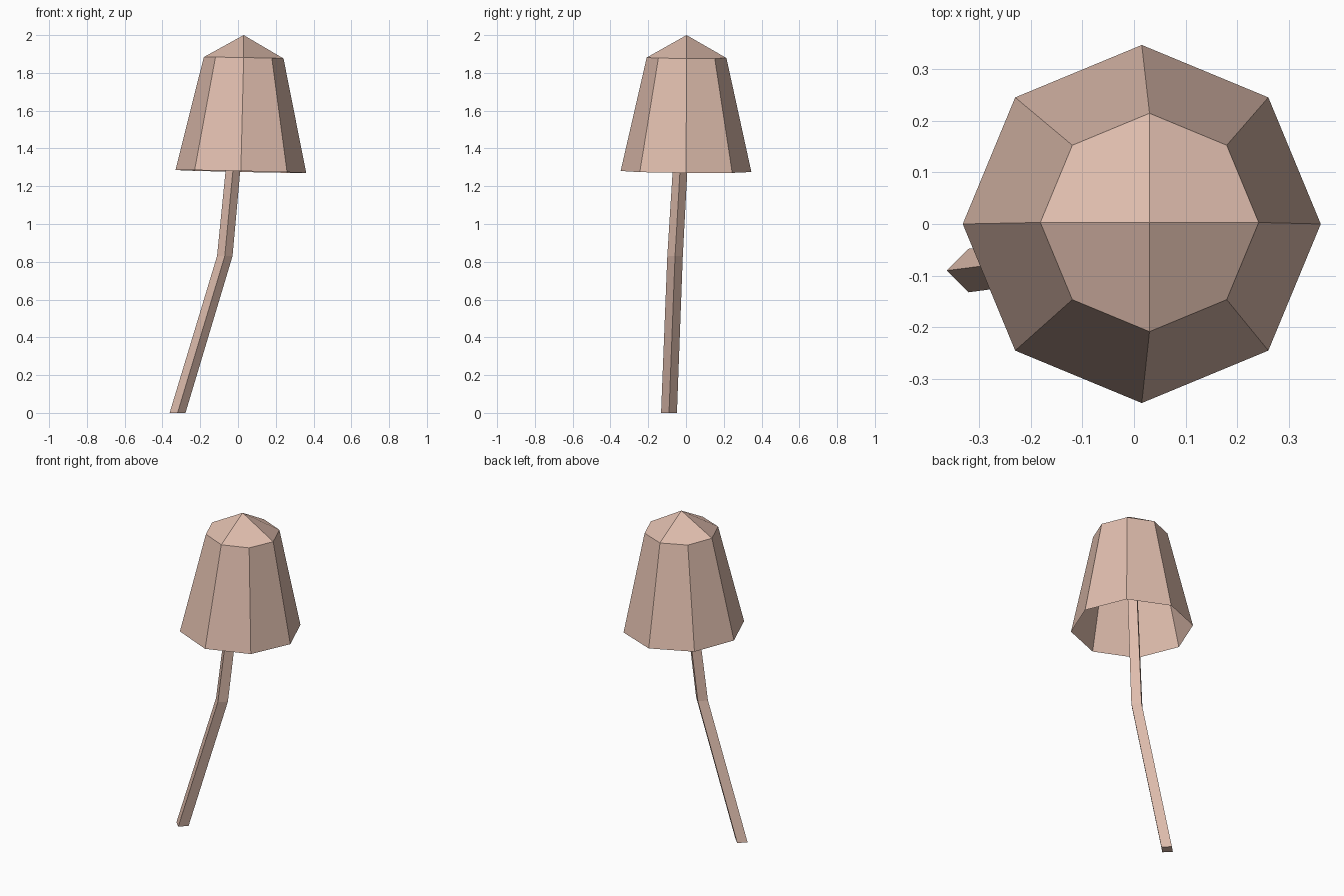
import bpy
import bmesh
import math

if "Cube" in bpy.data.objects:
    bpy.data.objects.remove(bpy.data.objects["Cube"])

skin = bpy.data.materials.new("pale pinkish tan")
skin.diffuse_color = (0.74, 0.51, 0.42, 1.0)
skin.use_nodes = True
skin.node_tree.nodes["Principled BSDF"].inputs["Base Color"].default_value = skin.diffuse_color


def ring(bm, centre, radius, sides, tilt=(0.0, 0.0)):
    """Ring of vertices, leaning by a z slope along x and y."""
    cx, cy, cz = centre
    verts = []
    for i in range(sides):
        a = 2 * math.pi * i / sides
        dx, dy = radius * math.cos(a), radius * math.sin(a)
        verts.append(bm.verts.new((cx + dx, cy + dy, cz + tilt[0] * dx + tilt[1] * dy)))
    return verts


def bridge(bm, low, high):
    n = len(low)
    for i in range(n):
        j = (i + 1) % n
        bm.faces.new((low[i], low[j], high[j], high[i]))


def finish(bm, name):
    mesh = bpy.data.meshes.new(name)
    bm.to_mesh(mesh)
    bm.free()
    mesh.materials.append(skin)
    obj = bpy.data.objects.new(name, mesh)
    bpy.context.collection.objects.link(obj)
    return obj


# Cap: open eight-sided bell with a pointed crown of four quads
bm = bmesh.new()
rim = ring(bm, (0.015, 0.0, 1.278), 0.346, 8, (-0.022, -0.008))
shoulder = ring(bm, (0.03, 0.003, 1.88), 0.211, 8, (-0.018, -0.006))
bridge(bm, rim, shoulder)
tip = bm.verts.new((0.03, 0.003, 2.0))
for i in range(0, 8, 2):
    bm.faces.new((tip, shoulder[i], shoulder[i + 1], shoulder[(i + 2) % 8]))
finish(bm, "mushroom_cap")

# Stem: bent four-sided stalk running up inside the cap
bm = bmesh.new()
path = [((-0.32, -0.09, 0.0), 0.042),
        ((-0.07, -0.058, 0.83), 0.041),
        ((0.03, 0.003, 1.88), 0.036)]
rings = [ring(bm, centre, radius, 4) for centre, radius in path]
for low, high in zip(rings, rings[1:]):
    bridge(bm, low, high)
bm.faces.new(rings[0][::-1])
bm.faces.new(rings[-1])
finish(bm, "mushroom_stem")
